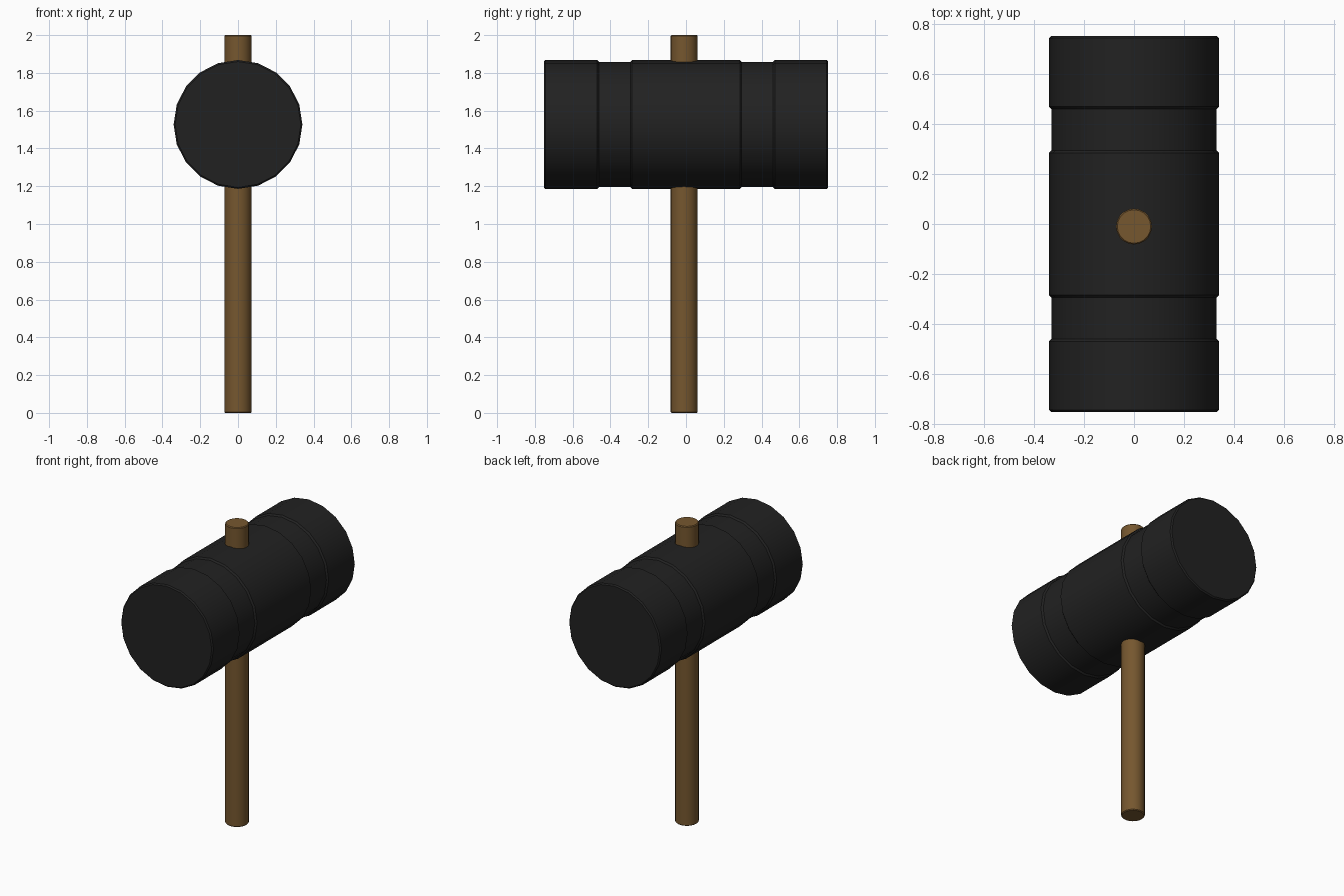
import bpy, bmesh, math
from mathutils import Matrix

if "Cube" in bpy.data.objects:
    bpy.data.objects.remove(bpy.data.objects["Cube"])


def material(name, color):
    m = bpy.data.materials.new(name)
    m.diffuse_color = (*color, 1)
    m.use_nodes = True
    m.node_tree.nodes["Principled BSDF"].inputs["Base Color"].default_value = m.diffuse_color
    return m


def lathe(name, profile, sides, matrix, mat):
    """Spin (radius, height) points around z, cap both ends, then place."""
    bm = bmesh.new()
    rings = [[bm.verts.new((r * math.cos(2 * math.pi * i / sides),
                            r * math.sin(2 * math.pi * i / sides), h))
              for i in range(sides)] for r, h in profile]
    for a, b in zip(rings, rings[1:]):
        for i in range(sides):
            j = (i + 1) % sides
            bm.faces.new((a[i], a[j], b[j], b[i]))
    bm.faces.new(rings[0][::-1])
    bm.faces.new(rings[-1])
    bm.transform(matrix)
    bmesh.ops.recalc_face_normals(bm, faces=bm.faces)
    mesh = bpy.data.meshes.new(name)
    bm.to_mesh(mesh)
    bm.free()
    mesh.materials.append(mat)
    ob = bpy.data.objects.new(name, mesh)
    bpy.context.collection.objects.link(ob)
    bpy.ops.object.select_all(action='DESELECT')
    ob.select_set(True)
    bpy.context.view_layer.objects.active = ob
    bpy.ops.object.shade_smooth_by_angle(angle=math.radians(30))
    return ob


black = material("black iron", (0.0155, 0.0155, 0.0155))
brown = material("brown wood", (0.18, 0.095, 0.028))

# Mallet head: raised ends and middle separated by two shallow grooves
half = [(0.341, 0.285), (0.331, 0.295), (0.331, 0.460),
        (0.341, 0.470), (0.341, 0.745), (0.333, 0.753)]
profile = [(r, -h) for r, h in reversed(half)] + half
lathe("mallet_head", profile, 20,
      Matrix.Translation((0, 0, 1.527)) @ Matrix.Rotation(math.pi / 2, 4, 'X'), black)

# Handle: round shaft passing through the head, edges slightly bevelled
lathe("handle", [(0.067, 0), (0.072, 0.005), (0.072, 1.995), (0.067, 2.0)], 20,
      Matrix.Translation((0, -0.01, 0)), brown)
